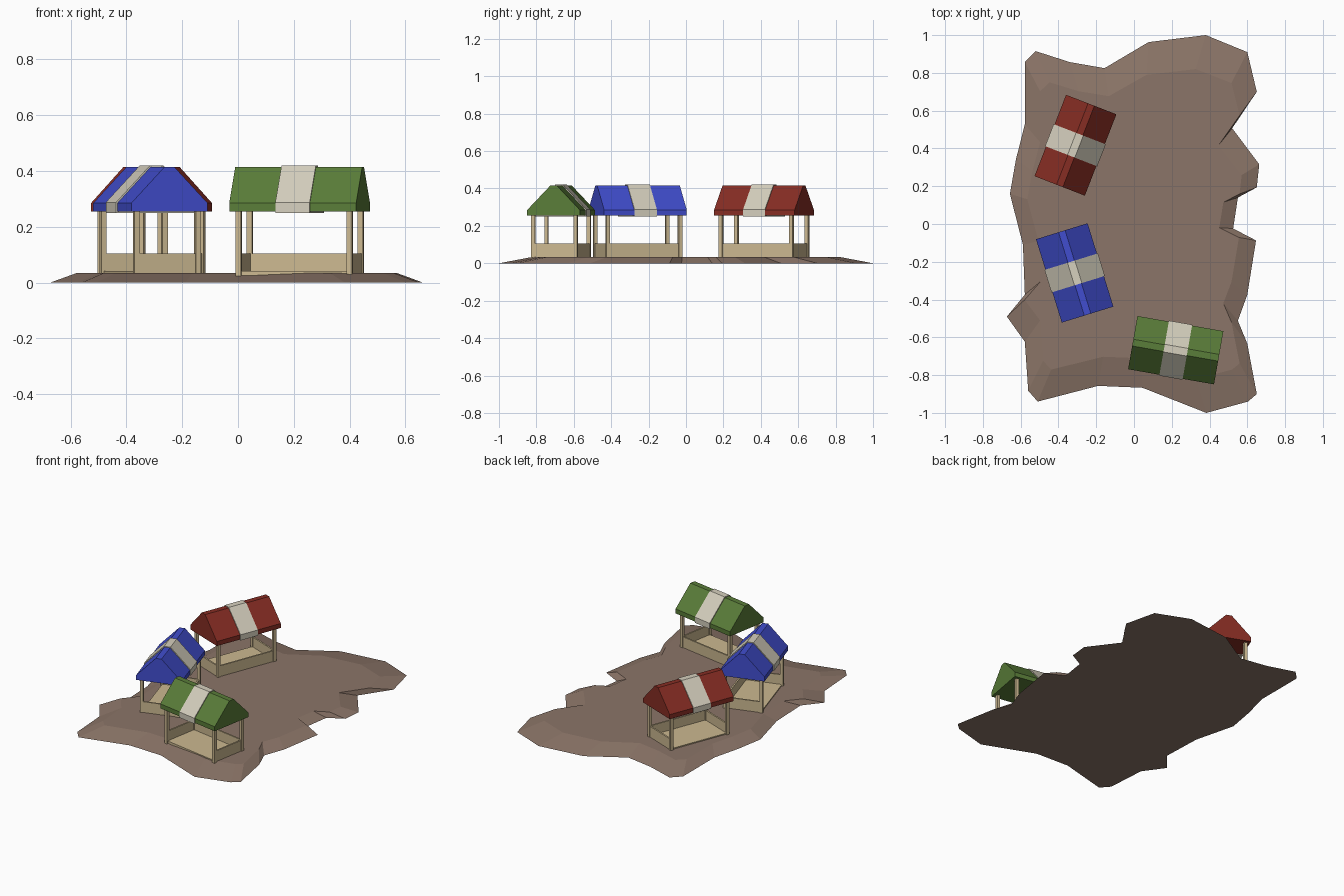
import bpy, bmesh, math
from mathutils import Matrix, Vector

if "Cube" in bpy.data.objects:
    bpy.data.objects.remove(bpy.data.objects["Cube"])


def material(name, rgb):
    m = bpy.data.materials.new(name)
    m.diffuse_color = (*rgb, 1)
    m.use_nodes = True
    m.node_tree.nodes["Principled BSDF"].inputs["Base Color"].default_value = m.diffuse_color
    return m


EARTH = material("earth brown", (0.26, 0.178, 0.138))
WOOD = material("pale wood", (0.60, 0.48, 0.28))
CREAM = material("cream cloth", (0.67, 0.63, 0.515))
RED = material("red cloth", (0.24, 0.026, 0.017))
GREEN = material("green cloth", (0.102, 0.205, 0.041))
BLUE = material("blue cloth", (0.053, 0.076, 0.62))


def finish(bm, name, mat, matrix=Matrix()):
    bmesh.ops.recalc_face_normals(bm, faces=bm.faces)
    mesh = bpy.data.meshes.new(name)
    bm.to_mesh(mesh)
    bm.free()
    mesh.materials.append(mat)
    ob = bpy.data.objects.new(name, mesh)
    ob.matrix_world = matrix
    bpy.context.collection.objects.link(ob)
    return ob


def add_box(bm, x0, x1, y0, y1, z0, z1):
    centre = Vector((x0 + x1, y0 + y1, z0 + z1)) / 2
    size = Matrix.Diagonal((x1 - x0, y1 - y0, z1 - z0, 1))
    bmesh.ops.create_cube(bm, size=1, matrix=Matrix.Translation(centre) @ size)


def extrude_section(section, half):
    """Prism along local x from a (y, z) section."""
    bm = bmesh.new()
    ends = [[bm.verts.new((x, y, z)) for y, z in section] for x in (-half, half)]
    bm.faces.new(ends[0])
    bm.faces.new(ends[1])
    n = len(section)
    for i in range(n):
        j = (i + 1) % n
        bm.faces.new((ends[0][i], ends[0][j], ends[1][j], ends[1][i]))
    return bm


# ground: ragged outline rising to a flat plateau
OUTLINE = [(-.52, .915), (-.34, .857), (-.156, .825), (.077, .963), (.38, 1), (.60, .91),
           (.65, .70), (.52, .507), (.663, .316), (.65, .194), (.55, .14), (.525, -.024),
           (.646, -.087), (.60, -.374), (.55, -.512), (.60, -.634), (.65, -.90), (.604, -.94),
           (.383, -1), (.045, -.867), (-.19, -.857), (-.51, -.94), (-.56, -.883),
           (-.578, -.623), (-.673, -.49), (-.578, -.374), (-.588, -.11), (-.657, .16),
           (-.625, .342), (-.578, .528), (-.578, .857)]
bm = bmesh.new()
low = [bm.verts.new((x, y, 0)) for x, y in OUTLINE]
high = [bm.verts.new((x * .86, y * .82, .034)) for x, y in OUTLINE]
bm.faces.new(low)
bm.faces.new(high)
for i in range(len(low)):
    j = (i + 1) % len(low)
    bm.faces.new((low[i], low[j], high[j], high[i]))
finish(bm, "ground", EARTH)

PX, PY, PR = .202, .115, .01     # post positions and half thickness


def roof_section(grow):
    """Gable with short upright eaves and a narrow flat ridge."""
    half = [(.143 + grow, .255 - grow), (.143 + grow, .285 + grow * .5),
            (.018 + grow * .5, .415 + grow)]
    return half + [(-y, z) for y, z in reversed(half)]


def stall(label, x, y, degrees, cloth):
    m = Matrix.Translation((x, y, 0)) @ Matrix.Rotation(math.radians(degrees), 4, 'Z')
    # corner posts
    bm = bmesh.new()
    for sx in (-PX, PX):
        for sy in (-PY, PY):
            add_box(bm, sx - PR, sx + PR, sy - PR, sy + PR, .015, .27)
    finish(bm, label + "_posts", WOOD, m)
    # floor
    bm = bmesh.new()
    add_box(bm, -PX, PX, -PY, PY, .015, .041)
    finish(bm, label + "_floor", WOOD, m)
    # low walls on three sides, front left open
    bm = bmesh.new()
    add_box(bm, -PX, PX, PY - .005, PY + .005, .03, .105)
    for sx in (-PX, PX):
        add_box(bm, sx - .005, sx + .005, -PY, PY, .03, .105)
    finish(bm, label + "_low_walls", WOOD, m)
    # roof and its centre stripe
    finish(extrude_section(roof_section(0), .231), label + "_roof", cloth, m)
    finish(extrude_section(roof_section(.005), .0625), label + "_roof_stripe", CREAM, m)


stall("green_stall", .221, -.668, -10, GREEN)
stall("blue_stall", -.314, -.259, 287.2, BLUE)
stall("red_stall", -.31, .417, 248.8, RED)
